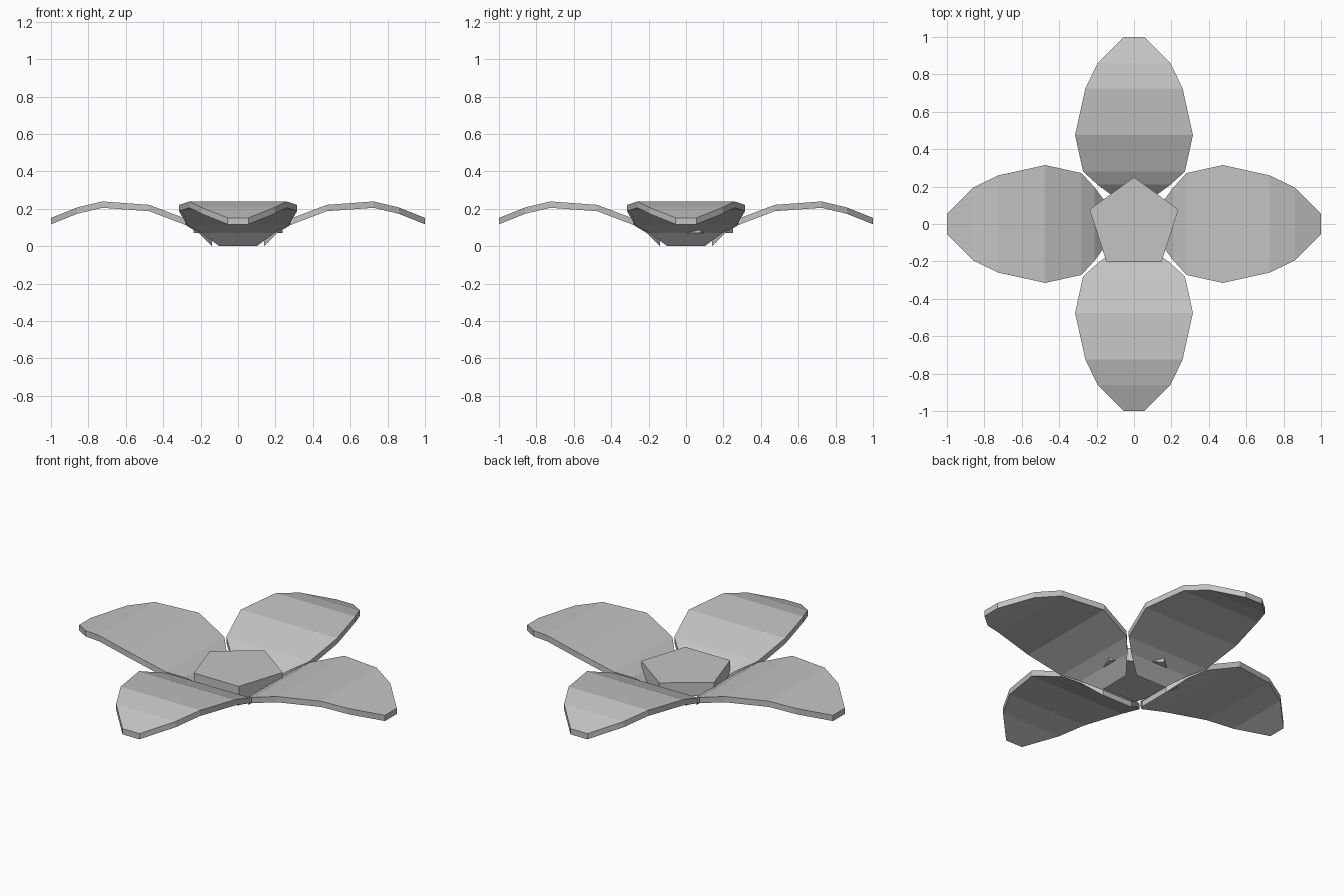
import bpy, bmesh, math
from mathutils import Matrix

if "Cube" in bpy.data.objects:
    bpy.data.objects.remove(bpy.data.objects["Cube"], do_unlink=True)

grey = bpy.data.materials.new("plain grey")
grey.use_nodes = True
grey.diffuse_color = (0.55, 0.55, 0.55, 1)
grey.node_tree.nodes["Principled BSDF"].inputs["Base Color"].default_value = grey.diffuse_color


def finish(bm, name):
    bmesh.ops.recalc_face_normals(bm, faces=bm.faces)
    mesh = bpy.data.meshes.new(name)
    bm.to_mesh(mesh)
    bm.free()
    mesh.materials.append(grey)
    obj = bpy.data.objects.new(name, mesh)
    bpy.context.collection.objects.link(obj)


# Petal stations from root to tip: distance, half width, underside height
STATIONS = [(0.14, 0.10, 0.0), (0.21, 0.195, 0.07), (0.28, 0.272, 0.113),
            (0.475, 0.315, 0.187), (0.725, 0.26, 0.205),
            (0.86, 0.195, 0.173), (1.0, 0.055, 0.117)]
THICKNESS = 0.034


def petal(name, angle):
    bm = bmesh.new()
    rows = [[bm.verts.new((r, s * w, z)) for s in (-1, 1)] for r, w, z in STATIONS]
    for a, b in zip(rows, rows[1:]):
        bm.faces.new((a[0], b[0], b[1], a[1]))
    # Thicken straight up
    new = bmesh.ops.extrude_face_region(bm, geom=bm.faces[:], use_keep_orig=True)["geom"]
    top = [v for v in new if isinstance(v, bmesh.types.BMVert)]
    bmesh.ops.translate(bm, verts=top, vec=(0, 0, THICKNESS))
    bmesh.ops.rotate(bm, verts=bm.verts, matrix=Matrix.Rotation(angle, 3, "Z"))
    finish(bm, name)


for i, side in enumerate(("left", "back", "right", "front")):
    petal(side + "_petal", i * math.pi / 2)

# Five-sided flower centre with one corner towards the back
bm = bmesh.new()
bmesh.ops.create_cone(bm, cap_ends=True, segments=5, radius1=0.25, radius2=0.25, depth=0.08)
corner = max(bm.verts, key=lambda v: v.co.y).co
turn = math.pi / 2 - math.atan2(corner.y, corner.x)
bmesh.ops.rotate(bm, verts=bm.verts, matrix=Matrix.Rotation(turn, 3, "Z"))
bmesh.ops.translate(bm, verts=bm.verts, vec=(0, 0, 0.11))
finish(bm, "flower_centre")
